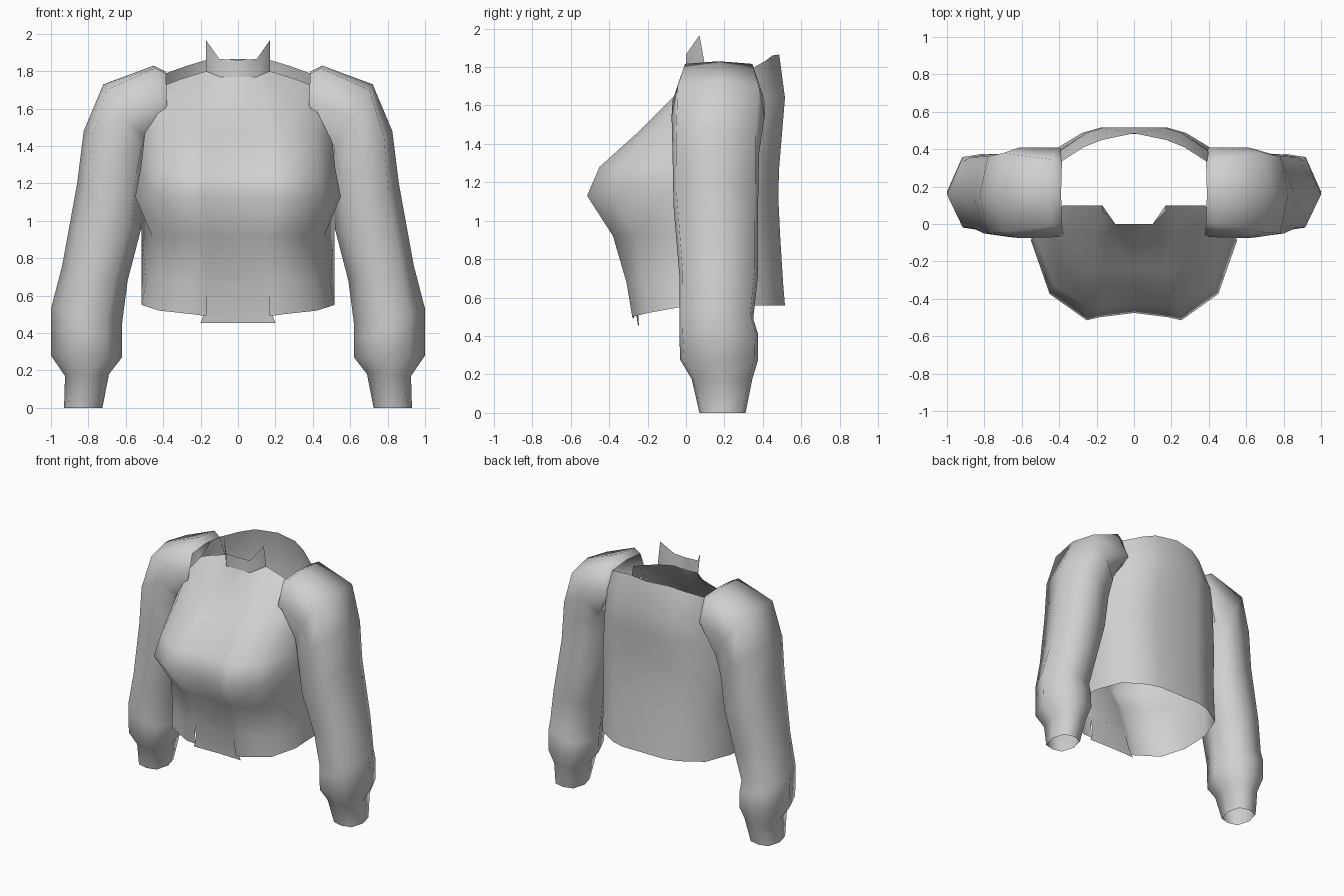
import bpy
from math import cos, sin, pi, radians, copysign

cube = bpy.data.objects.get("Cube")
if cube:
    bpy.data.objects.remove(cube, do_unlink=True)

# One plain cloth colour
cloth = bpy.data.materials.new("light_grey_cloth")
cloth.use_nodes = True
grey = (0.63, 0.63, 0.63, 1)
cloth.diffuse_color = grey
cloth.node_tree.nodes["Principled BSDF"].inputs["Base Color"].default_value = grey


def make_part(name, verts, faces, mirrored=False):
    mesh = bpy.data.meshes.new(name)
    mesh.from_pydata(verts, [], faces)
    mesh.materials.append(cloth)
    part = bpy.data.objects.new(name, mesh)
    bpy.context.collection.objects.link(part)
    bpy.ops.object.select_all(action="DESELECT")
    part.select_set(True)
    bpy.context.view_layer.objects.active = part
    bpy.ops.object.shade_smooth_by_angle(angle=radians(85))
    if mirrored:
        part.modifiers.new("Mirror", "MIRROR").merge_threshold = 0.001
    return part


def grid_faces(rows, cols, closed=False, skip=lambda r, c: False):
    faces = []
    for r in range(rows - 1):
        for c in range(cols if closed else cols - 1):
            if not skip(r, c):
                d = (c + 1) % cols
                faces.append((r * cols + c, r * cols + d,
                              (r + 1) * cols + d, (r + 1) * cols + c))
    return faces


# Torso: half cross-section as (width share, depth share), front middle to back middle
section = [(0, -.93), (.33, -.97), (.46, -1), (.82, -.75), (1, -.25),
           (1, .3), (.85, .73), (.54, .94), (.35, 1), (0, 1)]
# Rows: height, front half width, back half width, front y, back y
torso_rows = [(.50, .515, .515, -.28, .515), (.68, .49, .515, -.31, .505),
              (.92, .46, .515, -.38, .49), (1.13, .55, .53, -.515, .48),
              (1.28, .52, .52, -.45, .485), (1.46, .5, .5, -.25, .5),
              (1.64, .44, .47, -.07, .515)]
hem_lift = [-.01, -.01, 0, .02, .05] + [.06] * 5
neck_edge = [(0, 0, 1.77), (.1, 0, 1.77), (.17, .1, 1.8), (.3, .1, 1.76), (.38, .1, 1.73),
             (.43, .28, 1.76), (.41, .32, 1.78), (.27, .41, 1.83), (.17, .45, 1.86), (0, .485, 1.865)]
MID_Y = .05
verts = []
for r, (z, front_half, back_half, front, back) in enumerate(torso_rows):
    for c, (u, v) in enumerate(section):
        half, reach = (back_half, back - MID_Y) if v > 0 else (front_half, MID_Y - front)
        verts.append((u * half, MID_Y + v * reach, z + (hem_lift[c] if r == 0 else 0)))
verts += neck_edge


def torso_gap(r, c):
    armhole = r >= 5 and c == 4
    hem_slit = r == 0 and c == 0
    return armhole or hem_slit


make_part("torso", verts, grid_faces(len(torso_rows) + 1, len(section), skip=torso_gap), True)

# Standing collar with pointed tips
collar = neck_edge[:3] + [(0, 0, 1.86), (.1, 0, 1.865), (.17, .07, 1.965)]
make_part("collar", collar, grid_faces(2, 3), True)

# Loose tab at the front hem
tab = [(0, -.245, .455), (.2, -.25, .455), (0, -.25, .53), (.17, -.262, .53),
       (0, -.285, .68), (.162, -.299, .68)]
make_part("hem_tab", tab, grid_faces(3, 2), True)

# Sleeve rings: outer (x, z), inner (x, z), front y, back y,
# width power, depth power (below 1 squares the corners), middle shift
sleeve_rings = [((.93, 0), (.725, 0), .07, .31, .9, .5, 0),
                ((.925, .17), (.69, .18), .03, .345, 1, .4, 0),
                ((1, .28), (.62, .27), -.03, .375, 1.6, .3, 0),
                ((1, .45), (.62, .37), -.035, .375, 1.7, .25, 0),
                ((1, .53), (.62, .45), -.035, .35, 1.7, .25, 0),
                ((.94, .76), (.59, .68), -.035, .375, 1.4, .25, 0),
                ((.86, 1.2), (.52, .95), -.065, .375, 1.2, .2, 0),
                ((.825, 1.48), (.5, 1.22), -.07, .38, .9, .25, 0),
                ((.72, 1.73), (.5, 1.36), -.075, .41, .5, .4, 0),
                ((.45, 1.83), (.5, 1.42), -.07, .41, .2, .9, -.07),
                ((.39, 1.8), (.5, 1.43), -.06, .39, .2, .9, -.065)]
SIDES = 8


def soften(value, power):
    return copysign(abs(value) ** power, value) if abs(value) > .001 else 0


for name, side in (("left_sleeve", 1), ("right_sleeve", -1)):
    verts = []
    for outer, inner, front, back, wide, deep, shift in sleeve_rings:
        for i in range(SIDES):
            a = 2 * pi * i / SIDES
            s, t = soften(cos(a), wide), soften(sin(a), deep)
            k = (1 + s) / 2
            x = inner[0] + (outer[0] - inner[0]) * k + shift * (1 - s * s)
            z = inner[1] + (outer[1] - inner[1]) * k
            verts.append((side * x, (front + back) / 2 + t * (back - front) / 2, z))
    faces = grid_faces(len(sleeve_rings), SIDES, closed=True)
    if side < 0:
        faces = [f[::-1] for f in faces]
    make_part(name, verts, faces)
